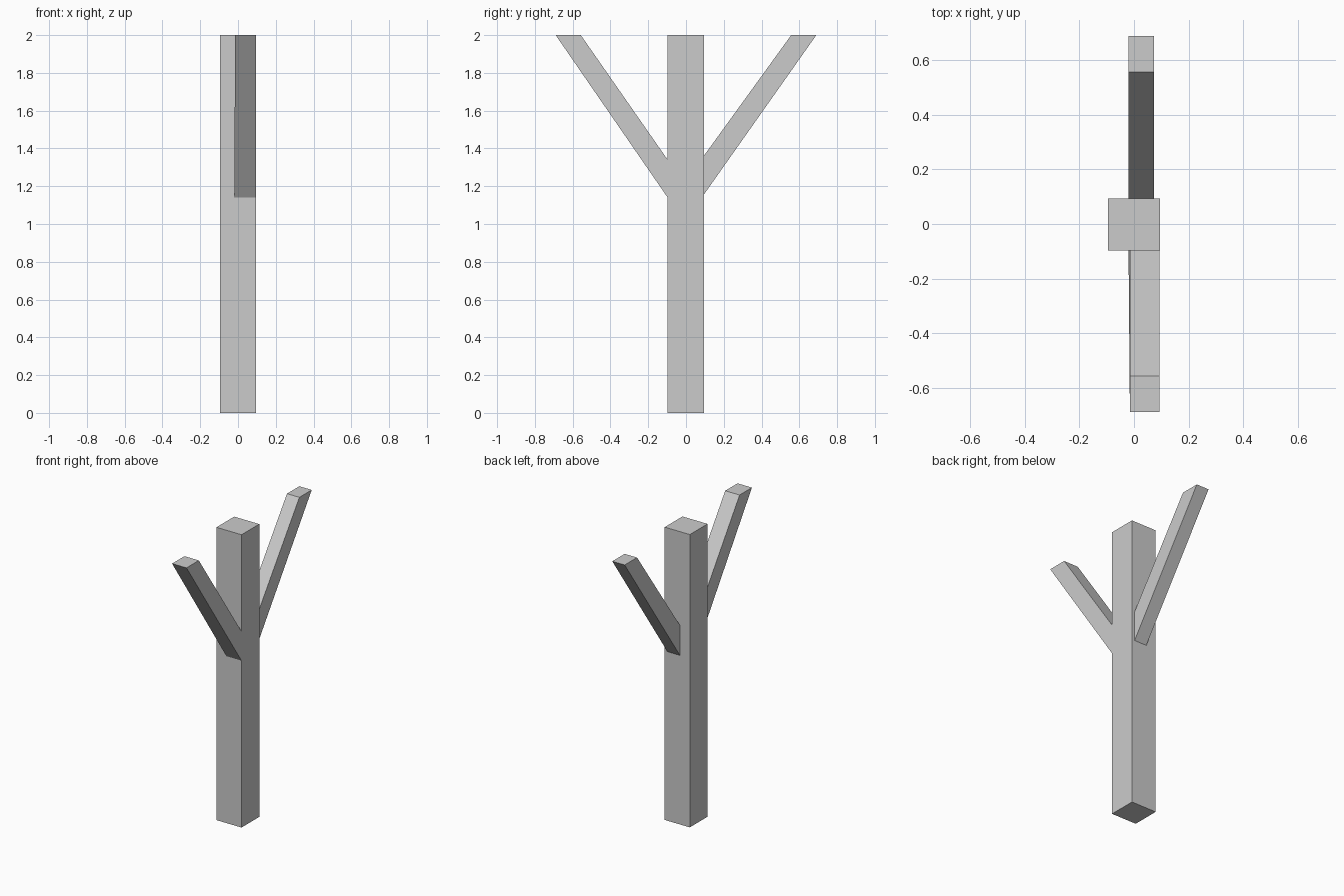
import bpy
import bmesh

if "Cube" in bpy.data.objects:
    bpy.data.objects.remove(bpy.data.objects["Cube"])


def loft(name, start, end):
    """Closed four-sided bar between two quad cross-sections."""
    bm = bmesh.new()
    a = [bm.verts.new(p) for p in start]
    b = [bm.verts.new(p) for p in end]
    bm.faces.new(a)
    bm.faces.new(b)
    for i in range(4):
        j = (i + 1) % 4
        bm.faces.new((a[i], a[j], b[j], b[i]))
    bmesh.ops.recalc_face_normals(bm, faces=bm.faces)
    mesh = bpy.data.meshes.new(name)
    bm.to_mesh(mesh)
    bm.free()
    obj = bpy.data.objects.new(name, mesh)
    bpy.context.collection.objects.link(obj)
    return obj


def rect(x0, x1, y0, y1, z):
    return [(x0, y0, z), (x1, y0, z), (x1, y1, z), (x0, y1, z)]


def branch(name, side, x0, x1, y_post, z_low, z_high, flare=0.0):
    """Slanted limb from the trunk face (side = -1 or 1) up to a level top."""
    base = [(x0 - flare, side * y_post, z_low), (x1, side * y_post, z_low),
            (x1, side * y_post, z_high), (x0, side * y_post, z_high)]
    top = [(x0, side * 0.69, 2), (x1, side * 0.69, 2),
           (x1, side * 0.557, 2), (x0, side * 0.557, 2)]
    return loft(name, base, top)


# Upright square trunk
X, Y0, Y1 = 0.095, -0.097, 0.094
loft("trunk", rect(-X, X, Y0, Y1, 0), rect(-X, X, Y0, Y1, 2))

# Front limb, flush with the right trunk face and slightly flared at its root
branch("front_branch", -1, -0.015, 0.094, -Y0, 1.14, 1.34, flare=0.005)

# Back limb, a little narrower
branch("back_branch", 1, -0.02, 0.074, Y1, 1.155, 1.36)
